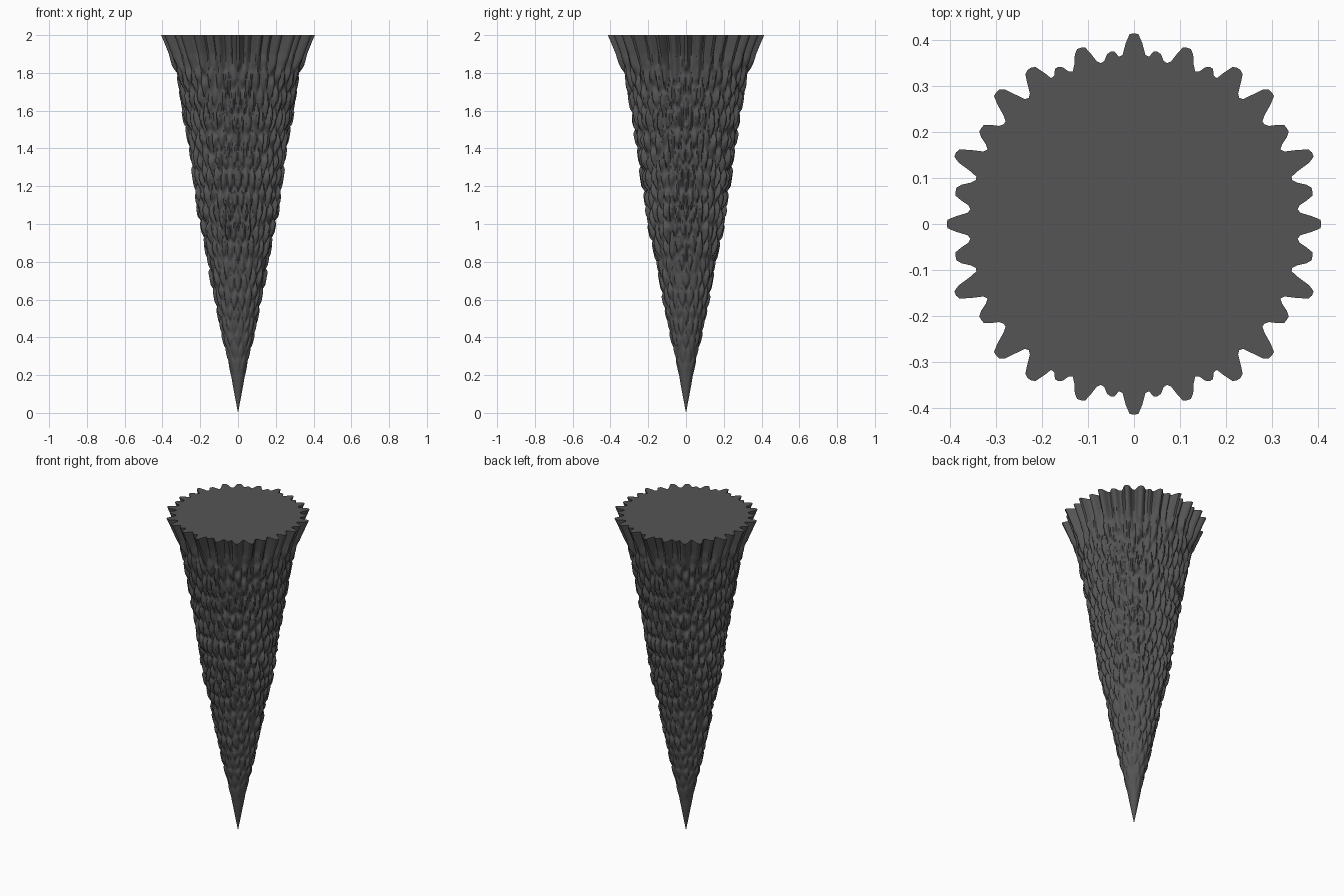
import bpy, bmesh, math, random

if "Cube" in bpy.data.objects:
    bpy.data.objects.remove(bpy.data.objects["Cube"])

random.seed(4)
SEG, ROWS = 70, 230          # steps per quarter turn, steps in height
N = SEG * 4

# outer silhouette: height, radius
PROFILE = [(0, 0.0), (0.1, 0.019), (0.2, 0.038), (0.3, 0.060), (0.4, 0.086), (0.6, 0.127),
           (0.8, 0.165), (1.0, 0.207), (1.2, 0.235), (1.4, 0.265), (1.6, 0.298),
           (1.8, 0.333), (1.9, 0.357), (1.96, 0.385), (2.0, 0.405)]
# rim teeth in one quarter: angle in degrees, tip radius, half width in degrees
TEETH = [(0, .405, 4.6), (10.5, .392, 5), (21.5, .415, 5), (32, .39, 5), (44, .412, 5.5),
         (56, .405, 5.5), (64, .377, 3.5), (73, .398, 5), (82.5, .376, 3.5), (90, .412, 5)]


def lerp_table(z):
    for (z0, r0), (z1, r1) in zip(PROFILE, PROFILE[1:]):
        if z <= z1:
            return r0 + (r1 - r0) * (z - z0) / (z1 - z0)
    return PROFILE[-1][1]


def smooth(t):
    t = max(0.0, min(1.0, t))
    return t * t * (3 - 2 * t)


# scale centres in staggered rows, mirrored into neighbouring quarters
seeds = []
z, row = 0.10, 0
while z < 2.1:
    r = lerp_table(min(z, 1.85))
    h = 0.065 + 0.05 * min(z, 1.8) / 1.8
    n = max(2, round(math.pi / 2 * r / 0.043))
    for i in range(n + 1):
        a = (i + 0.5 * (row % 2)) * 90 / n
        if a > 90.01:
            continue
        edge = a < 0.01 or a > 89.99
        if not edge:
            a += random.uniform(-0.22, 0.22) * 90 / n
        s = (z + random.uniform(-0.35, 0.35) * h, h, random.uniform(-0.005, 0.004))
        for b in ([a] if edge else [a, -a, 180 - a]):
            if -40 < b < 130:
                seeds.append((math.radians(b),) + s)
    z += h
    row += 1


def scale_radius(a, z, near):
    """Stretched cell pattern: raised scales with grooves between."""
    R = lerp_table(z)
    f1, f2, lift = 9.0, 9.0, 0
    for sa, sz, sh, sl in near:
        d = math.hypot((a - sa) * R / 0.043, (z - sz) / (sh * 1.5))
        if d < f1:
            f1, f2, lift = d, f1, sl
        elif d < f2:
            f2 = d
    bump = smooth((f2 - f1) / 0.55)
    k = min(1, R / 0.2) * smooth((z - 0.08) / 0.3)
    return R - k * (0.020 * (1 - bump) - lift * bump)


def tooth_radius(a, z):
    """Vertical ridges that flare into the rim teeth."""
    deg, best = math.degrees(a), 0
    for ta, tip, w in TEETH:
        t = abs(deg - ta) / w
        if t < 1:
            best = max(best, (tip - 0.355) * smooth((1 - t) * 1.25))
    flare = lerp_table(z) / 0.405
    return flare * (0.357 + best) + (1 - flare) * 0.06


# body: quarter pattern folded around all four quarters
bm = bmesh.new()
tip = bm.verts.new((0, 0, 0))
rings = []
for j in range(1, ROWS + 1):
    z = 2 * j / ROWS
    near = [s for s in seeds if abs(s[1] - z) < 0.3]
    mix = smooth((z - 1.74) / 0.18)
    quarter = []
    for i in range(SEG + 1):
        a = math.pi / 2 * i / SEG
        r = scale_radius(a, z, near) if mix < 1 else 0
        quarter.append(r * (1 - mix) + (tooth_radius(a, z) * mix if mix else 0))
    ring = []
    for i in range(N):
        q, k = divmod(i, SEG)
        r = quarter[k if q % 2 == 0 else SEG - k]
        a = 2 * math.pi * i / N
        ring.append(bm.verts.new((r * math.cos(a), r * math.sin(a), z)))
    rings.append(ring)

for i in range(N):
    bm.faces.new((tip, rings[0][(i + 1) % N], rings[0][i]))
for lo, hi in zip(rings, rings[1:]):
    for i in range(N):
        k = (i + 1) % N
        bm.faces.new((lo[i], lo[k], hi[k], hi[i]))

# flat top cap
centre = bm.verts.new((0, 0, 2))
for i in range(N):
    bm.faces.new((rings[-1][i], rings[-1][(i + 1) % N], centre))
bmesh.ops.recalc_face_normals(bm, faces=bm.faces)

mesh = bpy.data.meshes.new("rock_spike")
bm.to_mesh(mesh)
bm.free()
spike = bpy.data.objects.new("rock_spike", mesh)
bpy.context.collection.objects.link(spike)

grey = bpy.data.materials.new("dark grey stone")
grey.diffuse_color = (0.09, 0.09, 0.09, 1)
grey.use_nodes = True
grey.node_tree.nodes["Principled BSDF"].inputs["Base Color"].default_value = grey.diffuse_color
mesh.materials.append(grey)

bpy.context.view_layer.objects.active = spike
spike.select_set(True)
bpy.ops.object.shade_smooth_by_angle(angle=math.radians(50))
